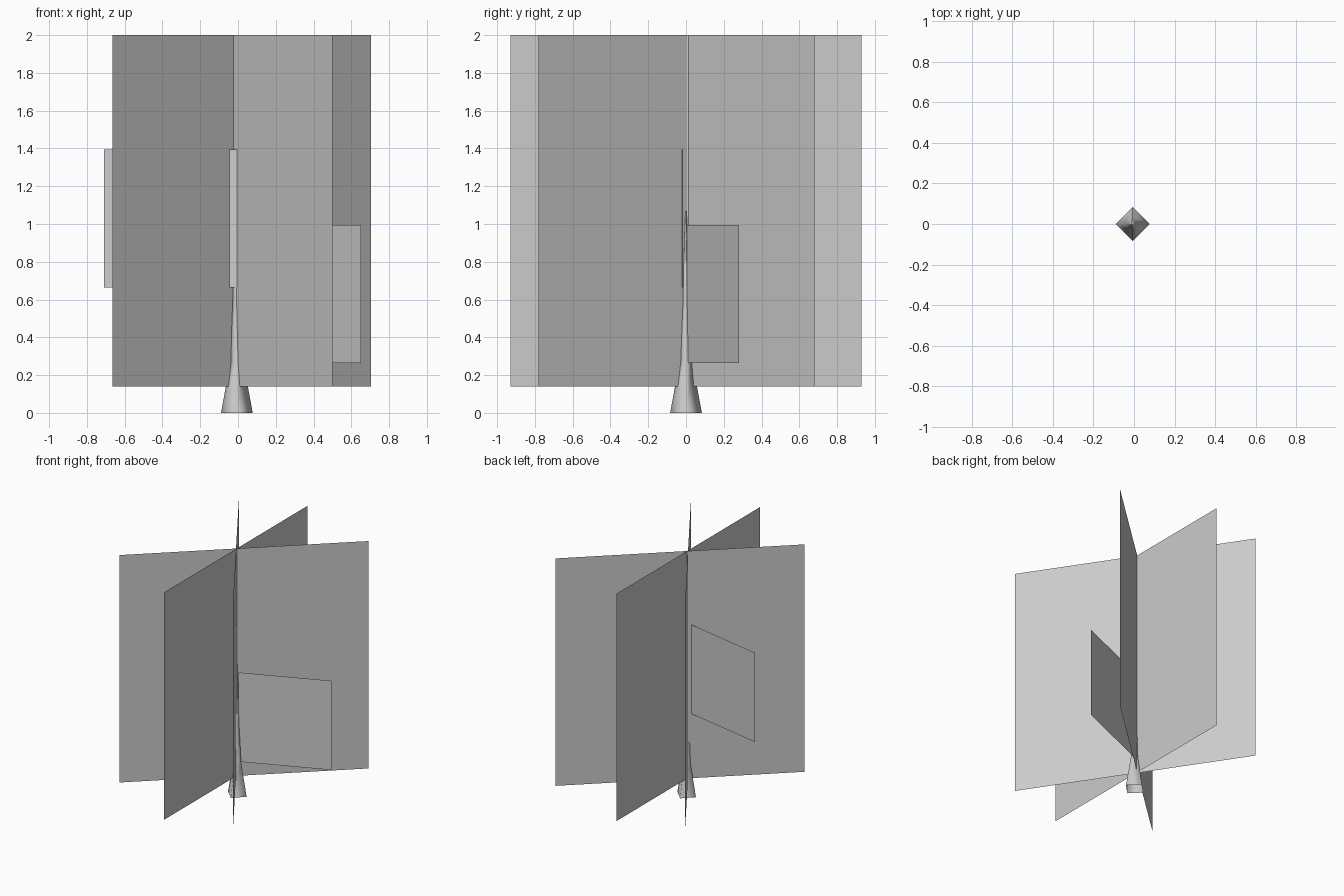
import bpy, bmesh
from math import cos, sin, pi

if "Cube" in bpy.data.objects:
    bpy.data.objects.remove(bpy.data.objects["Cube"])


def make_object(name, bm):
    mesh = bpy.data.meshes.new(name)
    bm.to_mesh(mesh)
    bm.free()
    obj = bpy.data.objects.new(name, mesh)
    bpy.context.collection.objects.link(obj)
    return obj


def card(name, a, b, z0, z1):
    """Upright flat card standing on the plan line a-b."""
    bm = bmesh.new()
    pts = [(*a, z0), (*b, z0), (*b, z1), (*a, z1)]
    bm.faces.new([bm.verts.new(p) for p in pts])
    return make_object(name, bm)


# Three large crossing foliage cards
card("foliage_card_side", (-0.02, -0.93), (-0.02, 0.93), 0.14, 2.0)
card("foliage_card_diagonal", (-0.665, -0.58), (0.705, 0.68), 0.14, 2.0)
card("foliage_card_cross", (0.50, -0.78), (-0.53, 0.77), 0.14, 2.0)

# Two small branch cards growing out from the trunk
card("branch_card_low", (0.0, 0.005), (0.65, 0.28), 0.265, 0.995)
card("branch_card_high", (0.005, -0.02), (-0.71, 0.125), 0.665, 1.395)

# Four-sided tapering trunk, open below: (z, radius, centre x)
sides = 4
profile = [(0, 0.084, -0.006), (0.27, 0.034, -0.006),
           (0.6, 0.018, -0.01), (1.07, 0.003, -0.01)]
bm = bmesh.new()
rings = [[bm.verts.new((cx + r * cos(2 * pi * i / sides), r * sin(2 * pi * i / sides), z))
          for i in range(sides)] for z, r, cx in profile]
for low, high in zip(rings, rings[1:]):
    for i in range(sides):
        j = (i + 1) % sides
        bm.faces.new((low[i], low[j], high[j], high[i]))
bm.faces.new(rings[-1])
for f in bm.faces:
    f.smooth = True
make_object("trunk", bm)
